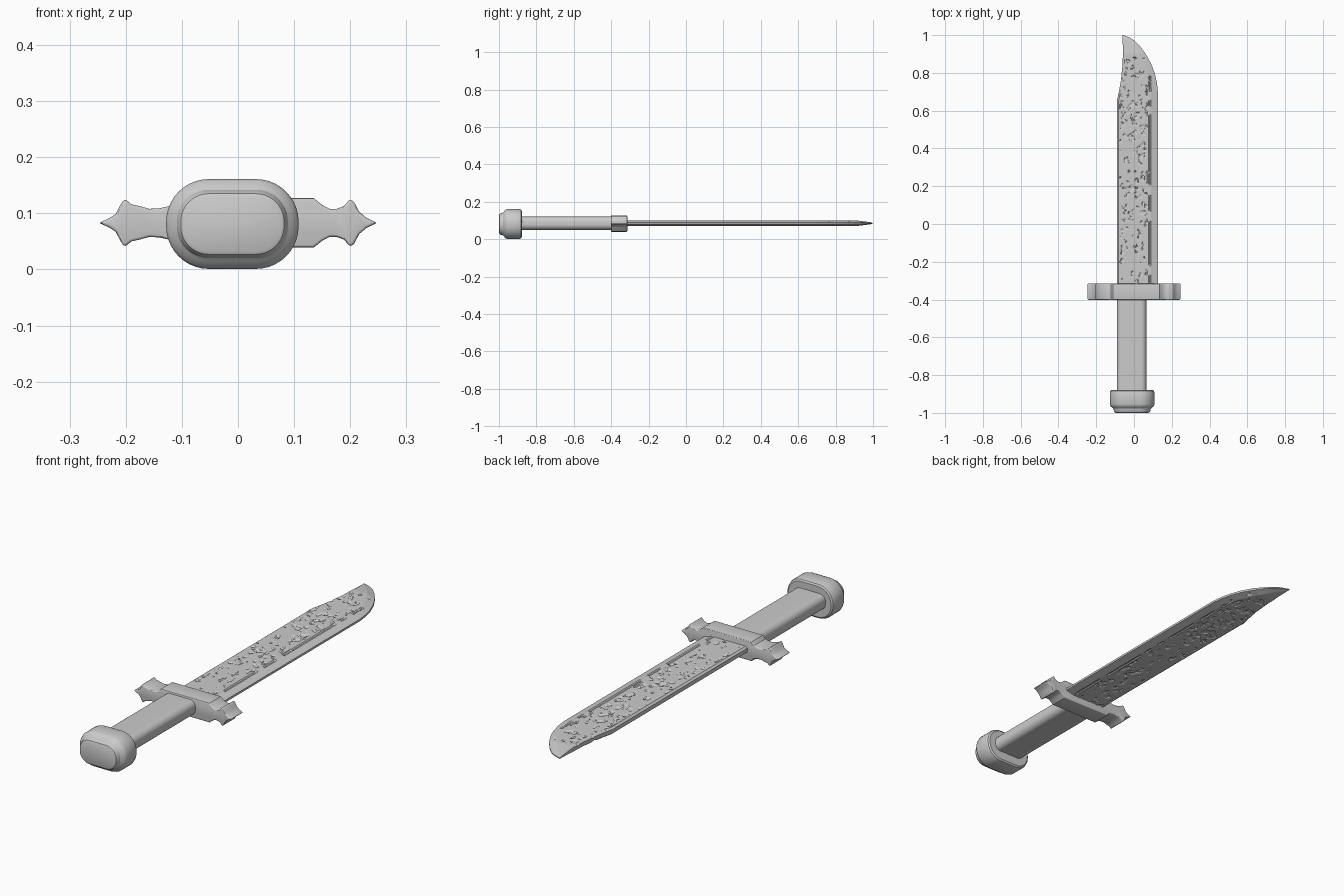
import bpy, bmesh, math
from mathutils import Vector, noise

cube = bpy.data.objects.get("Cube")
if cube:
    bpy.data.objects.remove(cube)

grey = bpy.data.materials.new("plain_grey")
grey.use_nodes = True
colour = (0.6, 0.6, 0.6, 1)
grey.diffuse_color = colour
grey.node_tree.nodes["Principled BSDF"].inputs["Base Color"].default_value = colour


def finish(name, bm, bevel=0, angle=30):
    bmesh.ops.recalc_face_normals(bm, faces=bm.faces)
    mesh = bpy.data.meshes.new(name)
    bm.to_mesh(mesh)
    bm.free()
    mesh.materials.append(grey)
    obj = bpy.data.objects.new(name, mesh)
    bpy.context.collection.objects.link(obj)
    bpy.ops.object.select_all(action='DESELECT')
    bpy.context.view_layer.objects.active = obj
    obj.select_set(True)
    if bevel:
        mod = obj.modifiers.new("soft_edges", 'BEVEL')
        mod.width, mod.segments = bevel, 3
        mod.limit_method, mod.angle_limit = 'ANGLE', math.radians(50)
        bpy.ops.object.modifier_apply(modifier=mod.name)
    bpy.ops.object.shade_smooth_by_angle(angle=math.radians(angle))
    return obj


def loft(name, rings, **kw):
    """Skin closed rings of points and cap both ends."""
    bm = bmesh.new()
    loops = [[bm.verts.new(p) for p in ring] for ring in rings]
    n = len(loops[0])
    for a, b in zip(loops, loops[1:]):
        for i in range(n):
            j = (i + 1) % n
            bm.faces.new((a[i], a[j], b[j], b[i]))
    bm.faces.new(loops[0])
    bm.faces.new(loops[-1])
    return finish(name, bm, **kw)


def rounded(cx, cz, hw, hh, r, y, steps=10):
    """Rounded rectangle in the xz plane."""
    pts = []
    for q, (sx, sz) in enumerate([(1, 1), (-1, 1), (-1, -1), (1, -1)]):
        for k in range(steps + 1):
            a = math.pi / 2 * (q + k / steps)
            pts.append((cx + sx * (hw - r) + r * math.cos(a), y,
                        cz + sz * (hh - r) + r * math.sin(a)))
    return pts


# Pommel: rounded block with a stepped, raised end plate
steps = [(-0.878, 0.010), (-0.883, 0.003), (-0.892, 0), (-0.955, 0), (-0.965, 0.004),
         (-0.973, 0.014), (-0.978, 0.019), (-0.990, 0.022), (-0.997, 0.026), (-1.0, 0.032)]
loft("pommel", [rounded(-0.01, 0.081, 0.118 - d, 0.08 - d, 0.076 - d, y)
                for y, d in steps])

# Grip: flattened oval bar
loft("grip", [rounded(-0.012, 0.085, 0.078, 0.035, 0.028, y) for y in (-0.885, -0.39)])

# Guard: block with waisted arms ending in pointed flares
z0 = 0.083
right = [(0.135, 0.044), (0.15, 0.032), (0.163, 0.025), (0.176, 0.025), (0.189, 0.030),
         (0.200, 0.043), (0.207, 0.037), (0.216, 0.020), (0.229, 0.009), (0.248, 0.0)]
left = [(-0.11, 0.044), (-0.122, 0.030), (-0.14, 0.026), (-0.158, 0.025), (-0.176, 0.030),
        (-0.190, 0.033), (-0.202, 0.043), (-0.209, 0.033), (-0.218, 0.016),
        (-0.230, 0.008), (-0.248, 0.0)]
upper = left[::-1] + right
outline = upper + [(x, -h) for x, h in upper[-2:0:-1]]
loft("guard", [[(x, y, z0 + h) for x, h in outline] for y in (-0.402, -0.314)],
     bevel=0.005)


# Blade: clipped point, thinned cutting edge, worn and pitted faces
def along(points, y):
    for (y0, x0), (y1, x1) in zip(points, points[1:]):
        if y <= y1:
            return x0 + (x1 - x0) * max(0, (y - y0) / (y1 - y0))
    return points[-1][1]


spine = [(-0.33, -0.09), (0.62, -0.09), (0.65, -0.091), (0.70, -0.080), (0.76, -0.069),
         (0.84, -0.061), (0.92, -0.058), (1.0, -0.062)]
edge = [(-0.33, 0.127), (0.70, 0.127), (0.75, 0.121), (0.80, 0.109), (0.85, 0.090),
        (0.90, 0.062), (0.94, 0.032), (0.97, 0.003), (0.985, -0.018), (1.0, -0.057)]


def wear(x, y, side):
    """Depth of the pits and the broken groove beside the cutting edge."""
    p = Vector((x * 45 - y * 12, y * 32 + x * 12, side * 7.3))
    n = noise.noise(p) + 0.5 * noise.noise(p * 2.3)
    area = noise.noise(Vector((x * 6, y * 3, side * 3.1)))
    limit = 0.22 - 0.25 * area + (0.0 if 0.15 < y < 0.8 else 0.10)
    depth = 0.0
    if -0.075 < x < 0.07 and y < 0.88 and n > limit:
        depth = min(0.004, (n - limit) * 0.03)
    if abs(x - 0.084) < 0.004 and y < 0.78 and noise.noise(Vector((1, y * 14, side))) > -0.1:
        depth = 0.004
    return depth


ROWS, COLS = 330, 48
bm = bmesh.new()
sheets = {}
for side in (1, -1):
    grid = []
    for r in range(ROWS + 1):
        y = -0.33 + 1.33 * r / ROWS
        a, b = along(spine, y), along(edge, y)
        tip = min(1, 0.25 + (1 - y) / 0.13)
        row = []
        for c in range(COLS + 1):
            x = a + (b - a) * c / COLS
            h = 0.016 * min(1, 0.3 + (b - x) / 0.055, 0.55 + (x - a) / 0.02) * tip
            h = max(0.002, h - wear(x, y, side) * tip)
            row.append(bm.verts.new((x, y, 0.085 + side * h)))
        grid.append(row)
    for r in range(ROWS):
        for c in range(COLS):
            bm.faces.new((grid[r][c], grid[r][c + 1], grid[r + 1][c + 1], grid[r + 1][c]))
    sheets[side] = grid

# Close the rim between the two faces of the blade
rims = []
for grid in sheets.values():
    rims.append(grid[0] + [row[-1] for row in grid[1:]] + grid[-1][-2::-1]
                + [row[0] for row in grid[-2:0:-1]])
top, low = rims
for i in range(len(top)):
    j = (i + 1) % len(top)
    bm.faces.new((top[i], top[j], low[j], low[i]))
finish("blade", bm)
